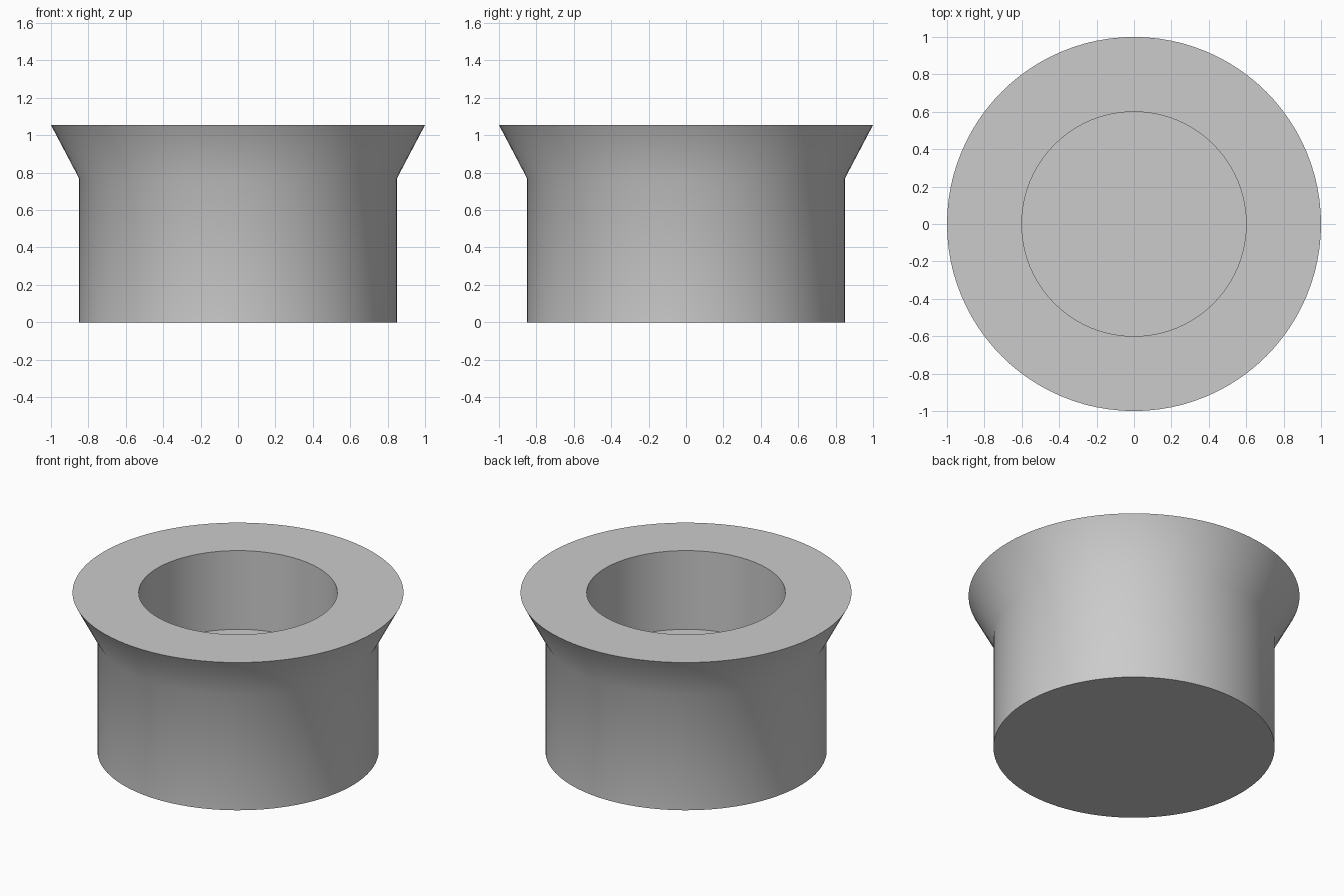
import bpy
import bmesh
import math

cube = bpy.data.objects.get("Cube")
if cube:
    bpy.data.objects.remove(cube, do_unlink=True)

SIDES = 96

# Plain grey material
grey = bpy.data.materials.new("plain_grey")
grey.use_nodes = True
colour = (0.6, 0.6, 0.6, 1)
grey.diffuse_color = colour
grey.node_tree.nodes["Principled BSDF"].inputs["Base Color"].default_value = colour

# Radius and height from the outer base, over the flared rim, to the recess floor
profile = [(0.85, 0), (0.85, 0.77), (1, 1.055), (0.6, 1.055), (0.6, 0.53)]

# Flared bushing with a blind round recess
bm = bmesh.new()
rings = []
for radius, height in profile:
    ring = []
    for i in range(SIDES):
        angle = math.tau * i / SIDES
        ring.append(bm.verts.new((radius * math.cos(angle), radius * math.sin(angle), height)))
    rings.append(ring)

for lower, upper in zip(rings, rings[1:]):
    for i in range(SIDES):
        j = (i + 1) % SIDES
        bm.faces.new((lower[i], lower[j], upper[j], upper[i]))

# Flat underside and recess floor
bm.faces.new(rings[0][::-1])
bm.faces.new(rings[-1])
bmesh.ops.recalc_face_normals(bm, faces=bm.faces)

mesh = bpy.data.meshes.new("flared_bushing")
bm.to_mesh(mesh)
bm.free()
mesh.materials.append(grey)
bushing = bpy.data.objects.new("flared_bushing", mesh)
bpy.context.collection.objects.link(bushing)

# Smooth walls with crisp rims
bpy.ops.object.select_all(action="DESELECT")
bushing.select_set(True)
bpy.context.view_layer.objects.active = bushing
bpy.ops.object.shade_smooth_by_angle(angle=math.radians(35))
